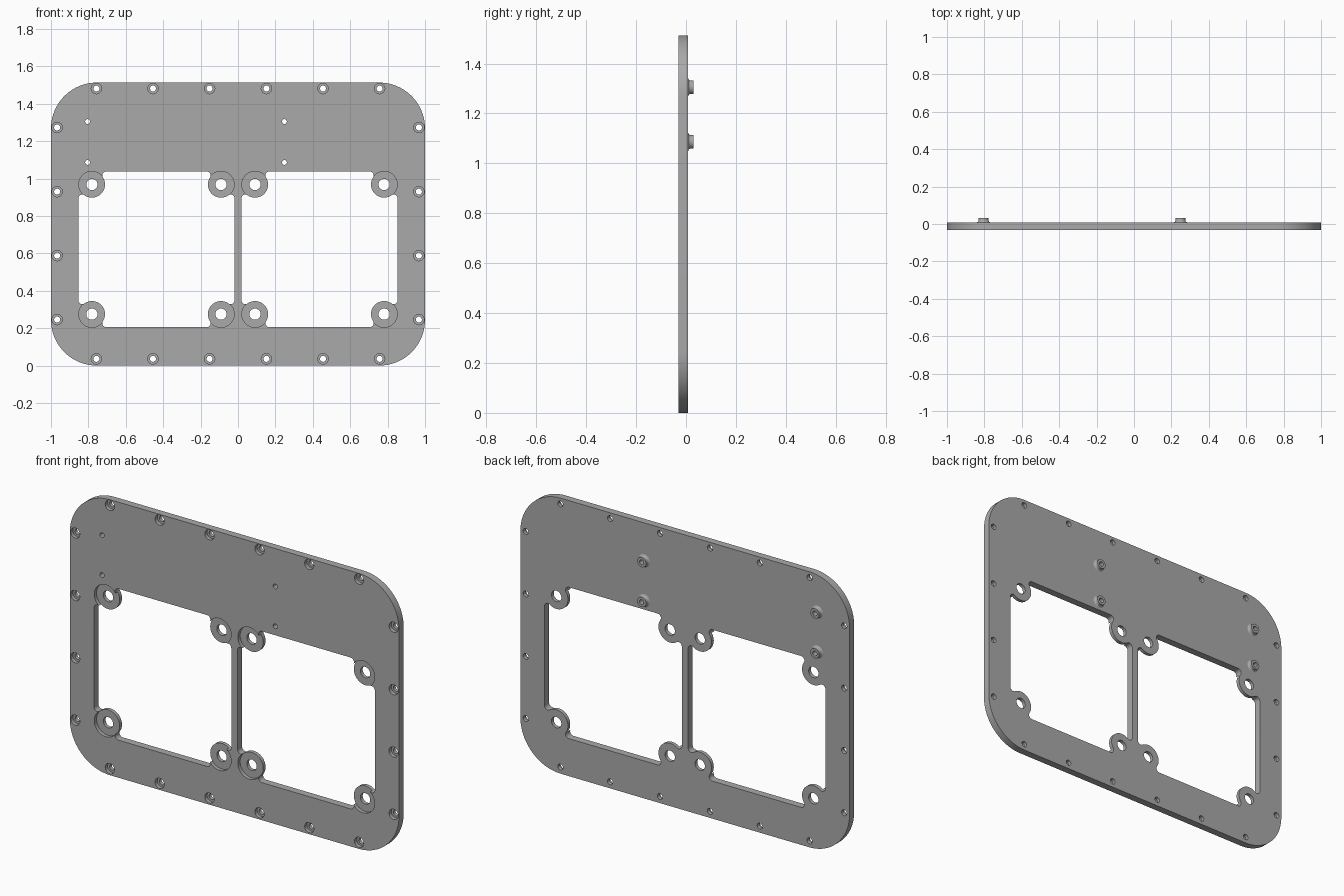
import bpy, bmesh, math
from math import cos, sin, pi, atan2, sqrt

if "Cube" in bpy.data.objects:
    bpy.data.objects.remove(bpy.data.objects["Cube"])

FRONT, BACK, TOP = -0.031, 0.009, 0.031   # plate faces and standoff tips along y
HEIGHT, RADIUS = 1.513, 0.245
EAR_R, FILLET = 0.07, 0.02

grey = bpy.data.materials.new("grey metal")
grey.diffuse_color = (0.4, 0.4, 0.4, 1)
grey.use_nodes = True
grey.node_tree.nodes["Principled BSDF"].inputs["Base Color"].default_value = grey.diffuse_color


def arc(cx, cz, r, a0, a1, n):
    return [(cx + r * cos(a0 + (a1 - a0) * i / n), cz + r * sin(a0 + (a1 - a0) * i / n))
            for i in range(n + 1)]


def circle(cx, cz, r, n=32):
    return arc(cx, cz, r, 0, 2 * pi, n)[:-1]


def prisms(name, outlines, y0, y1):
    """One object holding each x-z outline extruded from y0 to y1."""
    bm = bmesh.new()
    for pts in outlines:
        a = [bm.verts.new((x, y0, z)) for x, z in pts]
        b = [bm.verts.new((x, y1, z)) for x, z in pts]
        bm.faces.new(a)
        bm.faces.new(b[::-1])
        for i in range(len(a)):
            j = (i + 1) % len(a)
            bm.faces.new((a[j], a[i], b[i], b[j]))
    bmesh.ops.recalc_face_normals(bm, faces=bm.faces)
    return finish(name, bm)


def finish(name, bm):
    me = bpy.data.meshes.new(name)
    bm.to_mesh(me)
    bm.free()
    me.materials.append(grey)
    ob = bpy.data.objects.new(name, me)
    bpy.context.collection.objects.link(ob)
    return ob


def select(ob):
    bpy.ops.object.select_all(action='DESELECT')
    ob.select_set(True)
    bpy.context.view_layer.objects.active = ob


def cut(ob, cutter):
    mod = ob.modifiers.new("cut", 'BOOLEAN')
    mod.operation, mod.solver, mod.object = 'DIFFERENCE', 'EXACT', cutter
    select(ob)
    bpy.ops.object.modifier_apply(modifier=mod.name)
    bpy.data.objects.remove(cutter)


def window(wx, wz, hw, hh, ex, ez):
    """Rectangular opening whose corners bend around round mounting ears."""
    s = EAR_R + FILLET
    ax, bz = hw - FILLET, hh - FILLET
    az = ez - sqrt(s * s - (ax - ex) ** 2)
    bx = ex - sqrt(s * s - (bz - ez) ** 2)
    ta = atan2(ez - az, ex - ax)
    tb = atan2(ez - bz, ex - bx)
    corner = (arc(ax, az, FILLET, 0, ta, 8)
              + arc(ex, ez, EAR_R, ta + pi, tb + pi, 24)[1:-1]
              + arc(bx, bz, FILLET, tb, pi / 2, 8))
    pts = []
    for sx, sz in ((1, 1), (-1, 1), (-1, -1), (1, -1)):
        quarter = corner if sx * sz > 0 else corner[::-1]
        pts += [(wx + sx * x, wz + sz * z) for x, z in quarter]
    return pts


# Hole positions
ears = [(sx * x, z) for sx in (-1, 1) for x in (0.091, 0.781) for z in (0.275, 0.968)]
screws = [(sx * x, z) for sx in (-1, 1) for x in (0.152, 0.4545, 0.757)
          for z in (0.036, HEIGHT - 0.032)]
screws += [(sx * 0.967, z) for sx in (-1, 1) for z in (0.246, 0.588, 0.93, 1.273)]
posts = [(x, z) for x in (-0.804, 0.248) for z in (1.086, 1.305)]

# Rounded plate
outline = []
for k, (sx, sz) in enumerate(((1, 1), (-1, 1), (-1, -1), (1, -1))):
    outline += arc(sx * (1 - RADIUS), HEIGHT / 2 + sz * (HEIGHT / 2 - RADIUS),
                   RADIUS, k * pi / 2, (k + 1) * pi / 2, 20)
plate = prisms("frame_plate", [outline], FRONT, BACK)

# Two windows and all the through holes
through = [window(sx * 0.436, 0.6215, 0.417, 0.4155, 0.345, 0.3465) for sx in (-1, 1)]
through += [circle(x, z, 0.030) for x, z in ears]
through += [circle(x, z, 0.016, 24) for x, z in screws]
through += [circle(x, z, 0.013, 24) for x, z in posts]
cut(plate, prisms("through_cutter", through, FRONT - 0.1, BACK + 0.1))

# Front recesses over the ears and screw holes
pockets = [circle(x, z, EAR_R + 0.0005, 56) for x, z in ears]
pockets += [circle(x, z, 0.028, 24) for x, z in screws]
cut(plate, prisms("recess_cutter", pockets, FRONT - 0.1, FRONT + 0.02))

# Flared standoffs on the back
profile = [(0.013, BACK), (0.013, TOP), (0.027, TOP), (0.027, 0.018),
           (0.0285, 0.0135), (0.0315, 0.0105), (0.036, BACK)]
parts = [plate]
for i, (px, pz) in enumerate(posts):
    bm = bmesh.new()
    n = 24
    rings = [[bm.verts.new((px + r * cos(2 * pi * k / n), y, pz + r * sin(2 * pi * k / n)))
              for k in range(n)] for r, y in profile]
    for a, b in zip(rings, rings[1:]):
        for k in range(n):
            j = (k + 1) % n
            bm.faces.new((a[k], a[j], b[j], b[k]))
    bmesh.ops.recalc_face_normals(bm, faces=bm.faces)
    # The tip ring must face backwards
    bm.normal_update()
    tip = next(f for f in bm.faces if all(abs(v.co.y - TOP) < 1e-5 for v in f.verts))
    if tip.normal.y < 0:
        bmesh.ops.reverse_faces(bm, faces=bm.faces)
    parts.append(finish(f"standoff_{i + 1}", bm))

for ob in parts:
    select(ob)
    bpy.ops.object.shade_smooth_by_angle(angle=math.radians(30))
